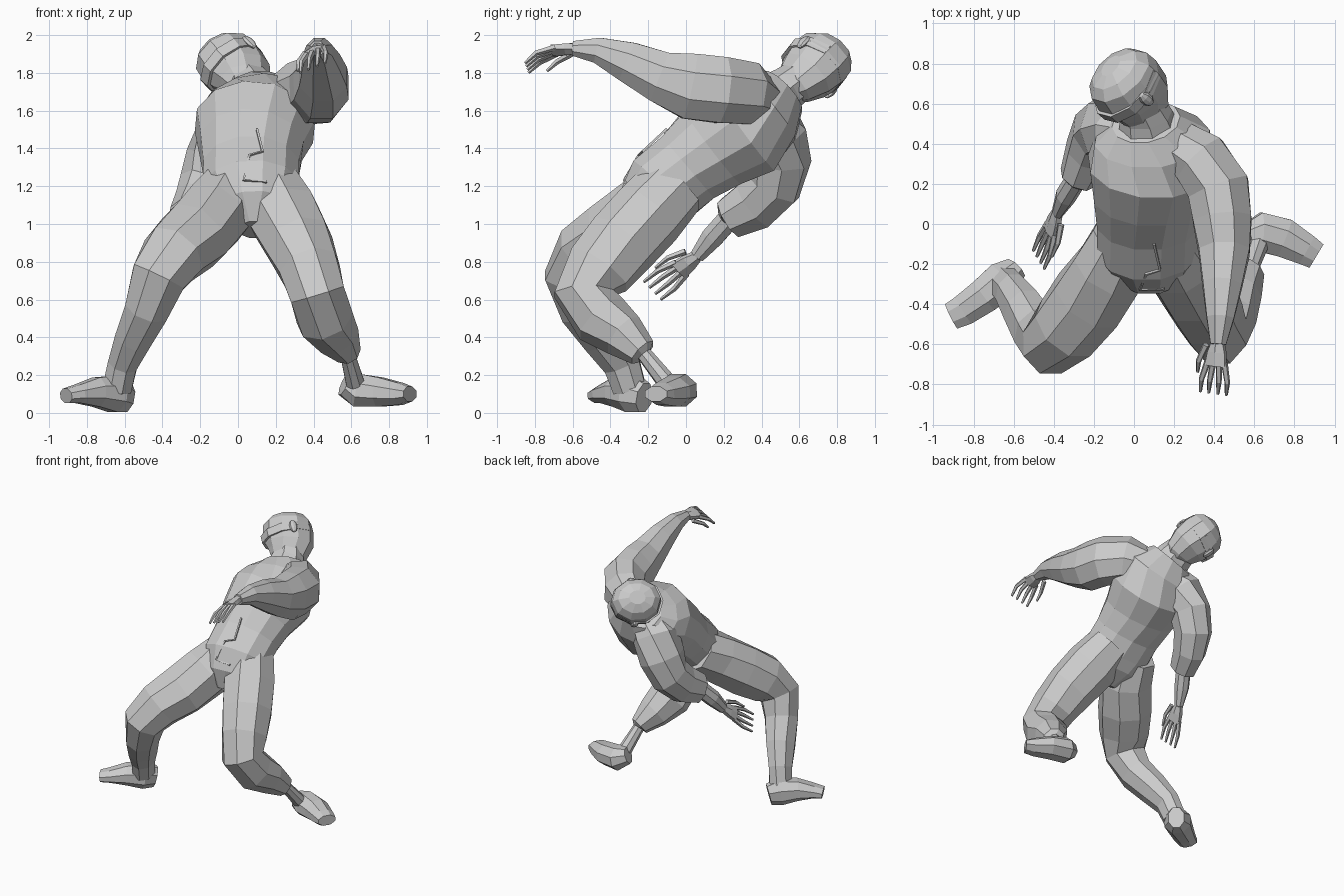
import bpy, bmesh, math
from mathutils import Vector, Matrix

cube = bpy.data.objects.get("Cube")
if cube:
    bpy.data.objects.remove(cube, do_unlink=True)

# Single clay grey for the whole figure
grey = bpy.data.materials.new("clay_grey")
grey.use_nodes = True
grey.diffuse_color = (0.6, 0.6, 0.6, 1)
grey.node_tree.nodes["Principled BSDF"].inputs["Base Color"].default_value = (0.6, 0.6, 0.6, 1)

UP, FRONT = Vector((0, 0, 1)), Vector((0, -1, 0))


def add_object(name, bm):
    bmesh.ops.recalc_face_normals(bm, faces=bm.faces)
    mesh = bpy.data.meshes.new(name)
    bm.to_mesh(mesh)
    bm.free()
    mesh.materials.append(grey)
    obj = bpy.data.objects.new(name, mesh)
    bpy.context.collection.objects.link(obj)
    return obj


def loft(name, sections, front=FRONT, sides=8):
    """Skin elliptical rings; each section is x, y, z, half width, half depth."""
    bm = bmesh.new()
    points = [Vector(s[:3]) for s in sections]
    rings = []
    for i, (point, section) in enumerate(zip(points, sections)):
        ahead = points[min(i + 1, len(points) - 1)]
        behind = points[max(i - 1, 0)]
        tangent = (ahead - behind).normalized()
        side = tangent.cross(front).normalized()
        depth = side.cross(tangent)
        ring = []
        for k in range(sides):
            angle = math.tau * (k + 0.5) / sides
            offset = side * math.cos(angle) * section[3] + depth * math.sin(angle) * section[4]
            ring.append(bm.verts.new(point + offset * 1.05))
        rings.append(ring)
    for low, high in zip(rings, rings[1:]):
        for k in range(sides):
            n = (k + 1) % sides
            bm.faces.new((low[k], low[n], high[n], high[k]))
    bm.faces.new(rings[0])
    bm.faces.new(rings[-1])
    return add_object(name, bm)


# Torso leaning back, from crotch to base of neck
torso = loft("torso", [
    (.08, -.25, .97, .07, .09),
    (.08, -.19, 1.08, .2, .18),
    (.07, -.12, 1.19, .25, .21),
    (.07, .01, 1.3, .25, .21),
    (.07, .14, 1.41, .27, .24),
    (.09, .3, 1.52, .31, .28),
    (.09, .43, 1.62, .28, .22),
    (.06, .51, 1.7, .17, .14)], sides=12)
loft("neck", [
    (.08, .43, 1.64, .16, .14),
    (.06, .54, 1.72, .13, .11),
    (.02, .65, 1.8, .1, .1)])

# Legs with bent knees, the left one narrowing to a trouser cuff
loft("right_leg", [
    (-.05, -.08, 1.18, .15, .18),
    (-.12, -.23, 1.06, .19, .18),
    (-.23, -.38, .94, .19, .19),
    (-.34, -.52, .84, .17, .18),
    (-.42, -.6, .72, .15, .15),
    (-.48, -.54, .55, .12, .13),
    (-.55, -.43, .4, .1, .12),
    (-.61, -.34, .26, .08, .1),
    (-.64, -.3, .13, .08, .09)])
loft("left_leg", [
    (.17, -.07, 1.2, .16, .18),
    (.24, -.2, 1.05, .19, .19),
    (.32, -.34, .9, .18, .19),
    (.38, -.46, .76, .16, .18),
    (.42, -.54, .63, .15, .16),
    (.46, -.45, .5, .15, .15),
    (.52, -.33, .41, .12, .12),
    (.58, -.23, .32, .07, .08),
    (.58, -.22, .31, .04, .04),
    (.62, -.1, .16, .05, .05)])

# Feet from heel to toe
loft("right_foot", [
    (-.59, -.22, .08, .06, .08),
    (-.65, -.28, .1, .1, .1),
    (-.75, -.36, .11, .09, .08),
    (-.85, -.43, .1, .08, .05),
    (-.91, -.46, .09, .07, .04)], UP)
loft("left_foot", [
    (.56, -.06, .15, .06, .06),
    (.63, -.04, .12, .1, .09),
    (.75, -.07, .11, .1, .08),
    (.86, -.13, .1, .08, .06),
    (.91, -.16, .1, .07, .04)], UP)

# Arms: left thrown forward at shoulder height, right hanging behind
loft("left_arm", [
    (.2, .41, 1.64, .12, .12),
    (.33, .32, 1.69, .15, .17),
    (.42, .18, 1.71, .16, .18),
    (.44, .02, 1.73, .15, .18),
    (.45, -.14, 1.78, .13, .14),
    (.44, -.31, 1.86, .1, .11),
    (.43, -.47, 1.92, .07, .07),
    (.42, -.6, 1.93, .04, .04)], UP)
loft("right_arm", [
    (.02, .42, 1.58, .14, .14),
    (-.06, .47, 1.49, .15, .17),
    (-.13, .49, 1.34, .14, .17),
    (-.18, .46, 1.2, .13, .15),
    (-.23, .36, 1.1, .11, .14),
    (-.28, .23, 1.03, .09, .11),
    (-.29, .22, 1.02, .05, .06),
    (-.34, .14, .93, .05, .06),
    (-.38, .06, .83, .03, .04)], Vector((0, -.7, .7)))


def hand(name, wrist, reach, spread, curl, bend):
    """Flat palm with four jointed fingers and a thumb."""
    wrist, reach = Vector(wrist), Vector(reach).normalized()
    spread = Vector(spread)
    spread = (spread - reach * spread.dot(reach)).normalized()
    curl = Vector(curl).normalized()
    palm_normal = reach.cross(spread)
    loft(name + "_palm", [
        (*wrist, .03, .03),
        (*(wrist + reach * .06), .05, .03),
        (*(wrist + reach * .13), .06, .025)], palm_normal, 6)
    digits = [(s, .13, 1) for s in (-1, -.35, .35, 1)] + [(1.4, .05, .9)]
    for i, (across, along, length) in enumerate(digits):
        base = wrist + reach * (along - .02) + spread * across * .045
        middle = base + (reach * .09 + spread * across * .025 + curl * bend) * length
        tip = middle + (reach * .05 + curl * .05) * length
        part = "_thumb" if i == 4 else "_finger_%d" % (i + 1)
        loft(name + part, [(*base, .017, .017), (*middle, .014, .014), (*tip, .008, .008)],
             palm_normal, 5)


hand("left_hand", (.42, -.58, 1.93), (-.1, -1, -.1), (-1, 0, -.4), (0, -.2, -1), .03)
hand("right_hand", (-.38, .06, .83), (-.3, -.8, -.6), (.4, -.5, .7), (-.3, -.6, -.5), .015)

# Head frame: looking over the right shoulder, rolled so the left ear faces up
face = Vector((-.65, -.7, -.05)).normalized()
crown = Vector((-.58, .5, .57))
crown = (crown - face * crown.dot(face)).normalized()
ear_axis = crown.cross(face)
centre = Vector((-.02, .68, 1.83))


def on_head(forward, up, side=0):
    return centre + face * forward + crown * up + ear_axis * side


def head_ring(forward, up, width, depth):
    return (*on_head(forward, up), width, depth)


loft("head", [
    head_ring(.08, -.2, .07, .09),
    head_ring(.04, -.14, .11, .14),
    head_ring(.01, -.07, .14, .17),
    head_ring(0, .02, .16, .18),
    head_ring(-.01, .1, .15, .17),
    head_ring(-.02, .15, .11, .13),
    head_ring(-.02, .18, .05, .06)], face, 10)
loft("eye_band", [
    head_ring(.01, -.02, .16, .185),
    head_ring(.01, .04, .165, .185)], face, 10)

# Ears
for label, sign in (("left", 1), ("right", -1)):
    bm = bmesh.new()
    axes = Matrix((face * .03, ear_axis * .02, crown * .05)).transposed().to_4x4()
    axes.translation = on_head(-.02, 0, sign * .165)
    bmesh.ops.create_uvsphere(bm, u_segments=8, v_segments=5, radius=1, matrix=axes)
    add_object(label + "_ear", bm)

# Shirt flap: a thin ribbon laid on the belly
bpy.context.view_layer.update()
trail = []
for x, z in ((.1, 1.5), (.13, 1.38), (.06, 1.36), (.03, 1.23), (.15, 1.22)):
    hit, spot, normal, index = torso.ray_cast(Vector((x, -1, z)), -FRONT)
    if hit:
        trail.append((*(spot + normal * .006), .008, .008))
if len(trail) > 1:
    loft("shirt_flap", trail, Vector((0, -.7, .7)), 4)
